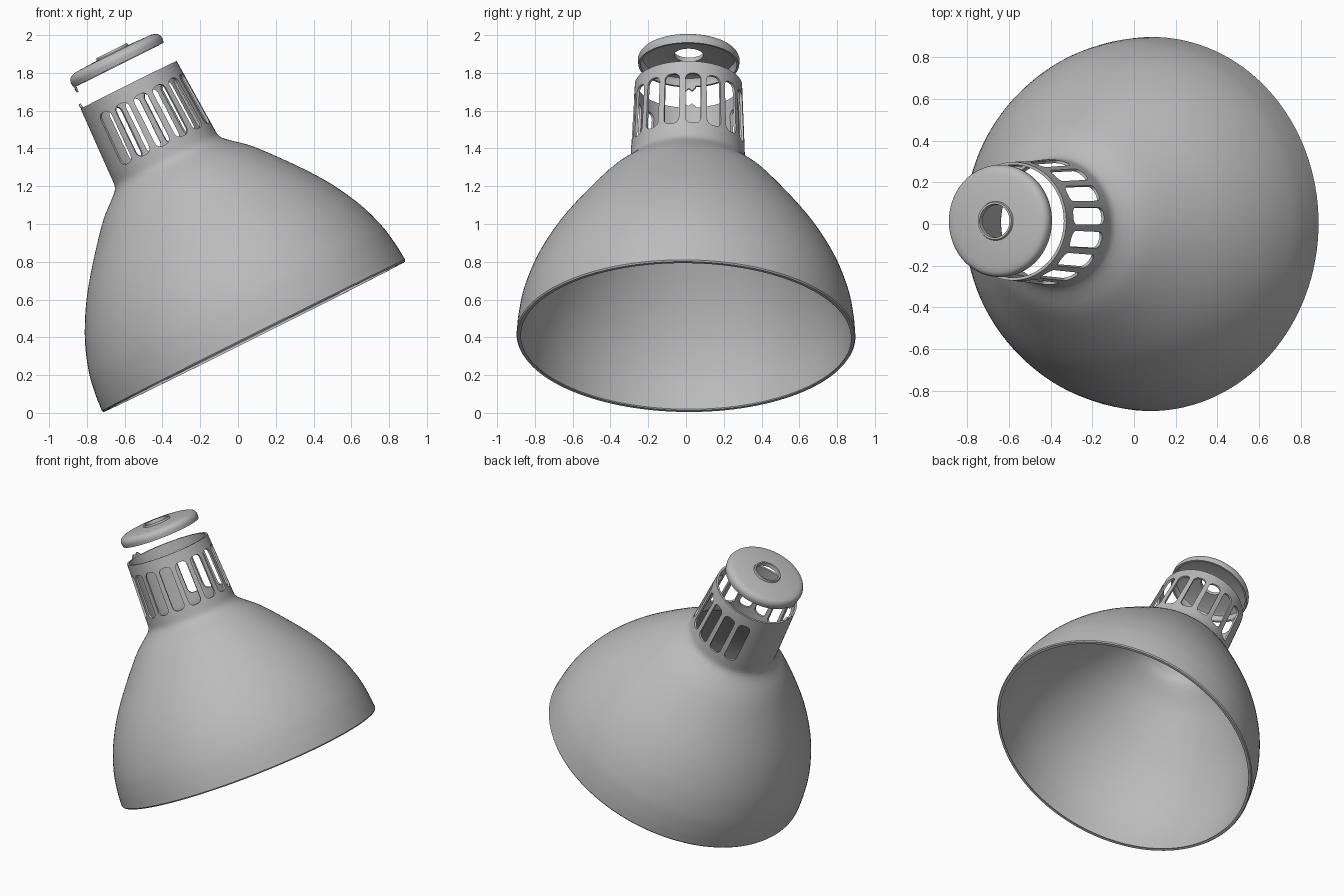
import bpy, bmesh, math
from mathutils import Matrix, Vector

if "Cube" in bpy.data.objects:
    bpy.data.objects.remove(bpy.data.objects["Cube"], do_unlink=True)

GREY = bpy.data.materials.new("satin grey")
GREY.use_nodes = True
GREY.diffuse_color = (0.5, 0.5, 0.5, 1)
GREY.node_tree.nodes["Principled BSDF"].inputs["Base Color"].default_value = (0.5, 0.5, 0.5, 1)

# The whole lamp leans towards -x
TILT = (Matrix.Translation((0.0825, 0, 0.41))
        @ Matrix.Rotation(-0.01, 4, 'X')
        @ Matrix.Rotation(math.radians(-26.5), 4, 'Y'))


def add_object(name, bm):
    bmesh.ops.recalc_face_normals(bm, faces=bm.faces)
    mesh = bpy.data.meshes.new(name)
    bm.to_mesh(mesh)
    bm.free()
    mesh.materials.append(GREY)
    obj = bpy.data.objects.new(name, mesh)
    bpy.context.collection.objects.link(obj)
    return obj


def finish(obj):
    """Smooth shading with sharp edges, then lean the part."""
    obj.data.shade_smooth()
    obj.data.set_sharp_from_angle(angle=math.radians(35))
    obj.matrix_world = TILT


def lathe(name, loop, steps=128):
    """Spin a closed (radius, height) loop round the lamp axis."""
    bm = bmesh.new()
    rings = []
    for i in range(steps):
        a = math.tau * i / steps
        rings.append([bm.verts.new((r * math.cos(a), r * math.sin(a), z)) for r, z in loop])
    for i in range(steps):
        p, q = rings[i], rings[(i + 1) % steps]
        for j in range(len(loop)):
            k = (j + 1) % len(loop)
            bm.faces.new((p[j], q[j], q[k], p[k]))
    return add_object(name, bm)


def smooth_path(points, cuts=5):
    """Catmull-Rom curve through the points."""
    pts = [Vector(p) for p in points]
    pts = [2 * pts[0] - pts[1]] + pts + [2 * pts[-1] - pts[-2]]
    out = []
    for a, b, c, d in zip(pts, pts[1:], pts[2:], pts[3:]):
        for i in range(cuts):
            t = i / cuts
            out.append(0.5 * (2 * b + (c - a) * t + (2 * a - 5 * b + 4 * c - d) * t * t
                              + (3 * b - a - 3 * c + d) * t ** 3))
    return out + [pts[-2]]


def inset_path(path, thickness):
    """Copy of the path moved towards the axis."""
    out = []
    for i, p in enumerate(path):
        d = (path[min(i + 1, len(path) - 1)] - path[max(i - 1, 0)]).normalized()
        out.append(p + Vector((-d.y, d.x)) * thickness)
    return out


# Shade and neck as one thin shell
outer = smooth_path([(0.897, 0), (0.888, 0.1), (0.863, 0.23), (0.797, 0.405),
                     (0.675, 0.611), (0.464, 0.875), (0.345, 0.985)])
outer += smooth_path([(0.318, 1.01), (0.304, 1.04), (0.301, 1.1)], 3)
outer.append(Vector((0.284, 1.482)))
inner = inset_path(outer, 0.014)
inner[0].y = 0.004
rim = [Vector((0.874, -0.008)), Vector((0.892, -0.008))]
shade = lathe("shade_and_neck", outer + inner[::-1] + rim)

# Ventilation slots, left out on the -x side of the neck
bm = bmesh.new()
half_w, half_h, corner = 0.041, 0.15, 0.032
outline = []
for i, (sx, sz) in enumerate([(1, 1), (-1, 1), (-1, -1), (1, -1)]):
    for j in range(6):
        a = math.pi / 2 * (i + j / 5)
        outline.append((sx * (half_w - corner) + corner * math.cos(a),
                        1.26 + sz * (half_h - corner) + corner * math.sin(a)))
for n in range(-6, 6):
    turn = Matrix.Rotation(math.radians(5 + 22.5 * n), 3, 'Z')
    near = [bm.verts.new(turn @ Vector((0.2, y, z))) for y, z in outline]
    far = [bm.verts.new(turn @ Vector((0.4, y, z))) for y, z in outline]
    bm.faces.new(near)
    bm.faces.new(far)
    for j in range(len(outline)):
        k = (j + 1) % len(outline)
        bm.faces.new((near[j], near[k], far[k], far[j]))
cutter = add_object("slot_cutter", bm)
cutter.hide_render = True

mod = shade.modifiers.new("slots", 'BOOLEAN')
mod.operation = 'DIFFERENCE'
mod.solver = 'EXACT'
mod.object = cutter
bpy.context.view_layer.update()
cut_mesh = bpy.data.meshes.new_from_object(
    shade.evaluated_get(bpy.context.evaluated_depsgraph_get()))
shade.modifiers.clear()
shade.data = cut_mesh
bpy.data.objects.remove(cutter, do_unlink=True)
finish(shade)

# Floating cap with a collared cable hole
cap_top = smooth_path([(0.266, 1.6), (0.269, 1.632), (0.255, 1.656), (0.225, 1.667)], 4)
collar = [Vector(p) for p in [(0.094, 1.672), (0.09, 1.684), (0.08, 1.684), (0.077, 1.658)]]
cap_inside = [Vector(p) for p in [(0.215, 1.653), (0.245, 1.643), (0.255, 1.625), (0.254, 1.6)]]
finish(lathe("cap", cap_top + collar + cap_inside))


# Small broken hinge pieces on the neck and under the cap
def hinge_stub(name, radius, base, heights):
    bm = bmesh.new()
    walls = []
    for r in (radius, radius - 0.012):
        low, high = [], []
        for i, h in enumerate(heights):
            a = math.pi + (i / (len(heights) - 1) - 0.5) * 0.3
            x, y = r * math.cos(a), r * math.sin(a)
            low.append(bm.verts.new((x, y, base)))
            high.append(bm.verts.new((x, y, base + h)))
        walls.append(low + high[::-1])
        bm.faces.new(walls[-1])
    for j in range(len(walls[0])):
        k = (j + 1) % len(walls[0])
        bm.faces.new((walls[0][j], walls[0][k], walls[1][k], walls[1][j]))
    finish(add_object(name, bm))


hinge_stub("neck_hinge_stub", 0.284, 1.478, [0.01, 0.03, 0.015, 0.028, 0.01])
hinge_stub("cap_hinge_stub", 0.266, 1.604, [-0.01, -0.03, -0.014, -0.036, -0.01])
